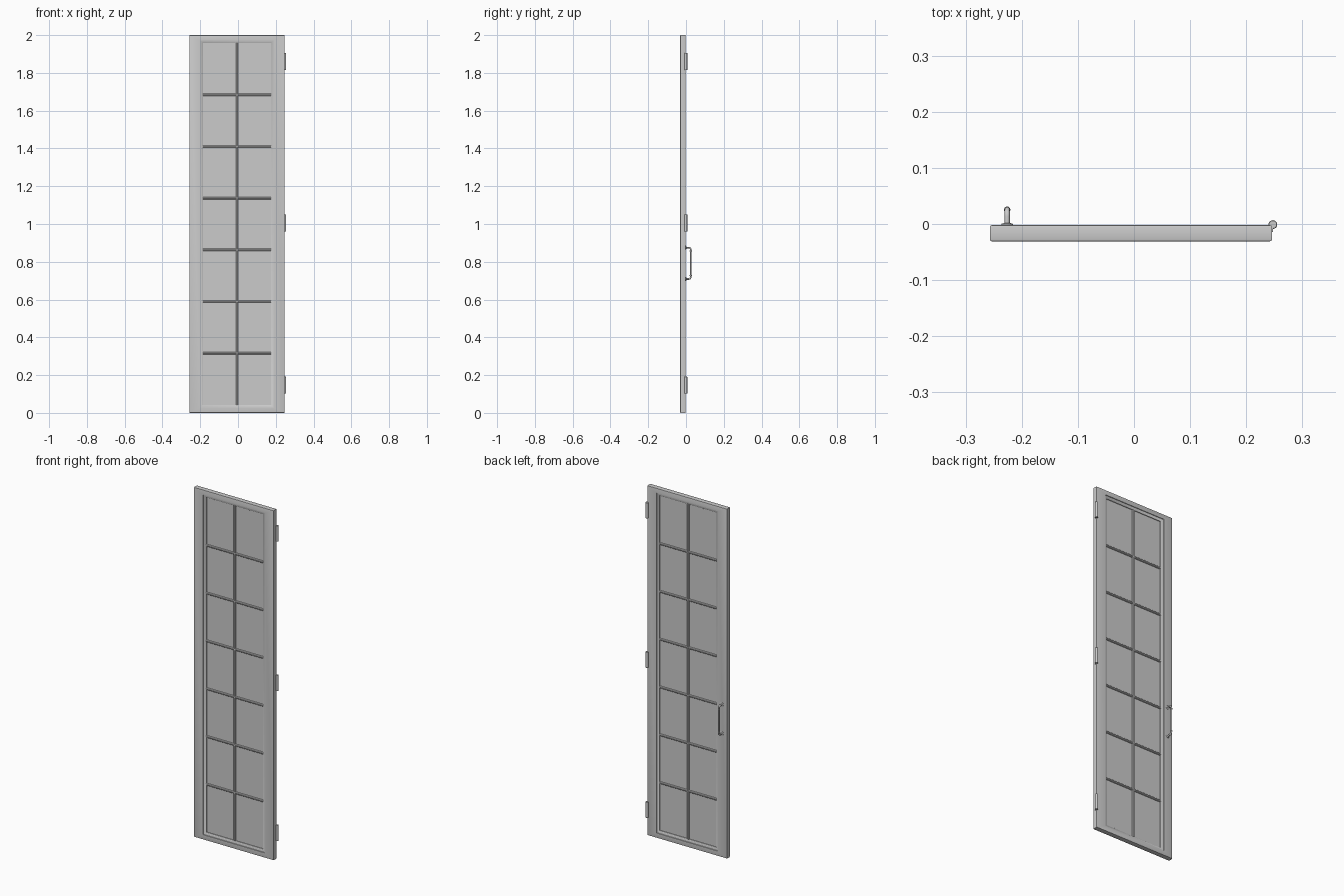
import bpy, bmesh, math

if "Cube" in bpy.data.objects:
    bpy.data.objects.remove(bpy.data.objects["Cube"])

CX = -0.0055           # door centre in x
Y_FRONT, Y_BACK = -0.031, -0.002
Y_MID = (Y_FRONT + Y_BACK) / 2
HALF_W = 0.2515
OPEN_W = 0.194         # half width where the moulding starts
OPEN_H = 0.972         # half height where the moulding starts
MOULD = 0.015          # moulding width


def add_object(name, bm, smooth=True):
    bmesh.ops.recalc_face_normals(bm, faces=bm.faces)
    mesh = bpy.data.meshes.new(name)
    bm.to_mesh(mesh)
    bm.free()
    ob = bpy.data.objects.new(name, mesh)
    bpy.context.collection.objects.link(ob)
    if smooth:
        bpy.ops.object.select_all(action='DESELECT')
        ob.select_set(True)
        bpy.context.view_layer.objects.active = ob
        bpy.ops.object.shade_smooth_by_angle(angle=math.radians(35))
    return ob


def box(name, x0, x1, y0, y1, z0, z1, bevel=0.0):
    bm = bmesh.new()
    bmesh.ops.create_cube(bm, size=1)
    for v in bm.verts:
        v.co = ((x0 + x1) / 2 + v.co.x * (x1 - x0),
                (y0 + y1) / 2 + v.co.y * (y1 - y0),
                (z0 + z1) / 2 + v.co.z * (z1 - z0))
    if bevel:
        bmesh.ops.bevel(bm, geom=bm.edges[:], offset=bevel, segments=1,
                        affect='EDGES', profile=0.5)
    return add_object(name, bm, False)


def lathe(name, loc, profile, axis='Z', n=20):
    """Closed turned shape from (radius, height) pairs."""
    bm = bmesh.new()
    rings = []
    for r, h in profile:
        ring = []
        for i in range(n):
            a = 2 * math.pi * i / n
            u, w = r * math.cos(a), r * math.sin(a)
            p = (u, w, h) if axis == 'Z' else (u, h, w)
            ring.append(bm.verts.new([p[k] + loc[k] for k in range(3)]))
        rings.append(ring)
    for a, b in zip(rings, rings[1:]):
        for i in range(n):
            j = (i + 1) % n
            bm.faces.new((a[i], a[j], b[j], b[i]))
    bm.faces.new(rings[0])
    bm.faces.new(rings[-1])
    return add_object(name, bm)


# Door frame: concentric rectangles, rounded outside and moulded inside
edge = [(HALF_W, 1.0, Y_MID), (HALF_W, 1.0, Y_FRONT + 0.004),
        (HALF_W - 0.001, 0.999, Y_FRONT + 0.001),
        (HALF_W - 0.004, 0.996, Y_FRONT),
        (OPEN_W, OPEN_H, Y_FRONT)]
for inset, drop in ((0.001, 0.003), (0.006, 0.0045), (0.011, 0.0065), (0.0145, 0.009)):
    edge.append((OPEN_W - inset, OPEN_H - inset, Y_FRONT + drop))
edge.append((OPEN_W - MOULD, OPEN_H - MOULD, Y_MID))
back = [(w, h, 2 * Y_MID - y) for w, h, y in edge[1:-1]]
rings_def = edge + back[::-1]
bm = bmesh.new()
rings = [[bm.verts.new((CX + sx * w, y, 1 + sz * h))
          for sx, sz in ((-1, -1), (1, -1), (1, 1), (-1, 1))]
         for w, h, y in rings_def]
for k, a in enumerate(rings):
    b = rings[(k + 1) % len(rings)]
    for i in range(4):
        j = (i + 1) % 4
        bm.faces.new((a[i], a[j], b[j], b[i]))
add_object("door_frame", bm)

# Glass panel and glazing bars
iw, ih = OPEN_W - MOULD, OPEN_H - MOULD
box("glass_panel", CX - iw - 0.002, CX + iw + 0.002, Y_MID - 0.002, Y_MID + 0.002,
    1 - ih - 0.002, 1 + ih + 0.002)
BAR, DEPTH = 0.006, 0.0085
box("vertical_glazing_bar", CX - BAR, CX + BAR, Y_MID - DEPTH, Y_MID + DEPTH,
    1 - ih - 0.003, 1 + ih + 0.003, 0.003)
for i in range(1, 7):
    z = 1 - ih + 2 * ih * i / 7
    box(f"horizontal_glazing_bar_{i}", CX - iw - 0.003, CX + iw + 0.003,
        Y_MID - DEPTH, Y_MID + DEPTH, z - BAR, z + BAR, 0.003)

# Hinges: knuckle barrel and thin leaf on the door edge
for i, z in enumerate((0.147, 1.005, 1.86)):
    h, r = 0.045, 0.0078
    lathe(f"hinge_barrel_{i + 1}", (0.2475, -0.001, z),
          [(r - 0.001, -h), (r, -h + 0.001), (r, h - 0.001), (r - 0.001, h)])
    box(f"hinge_leaf_{i + 1}", 0.2445, 0.2475, -0.014, -0.001, z - h, z + h)

# Pull handle: bent round bar
HX, HY, Z0, Z1, R = -0.226, 0.0255, 0.709, 0.875, 0.012
path = [(0.0, Z0 - 0.0)]
path[0] = (Y_BACK, Z0)
for i in range(9):
    a = math.pi / 2 * i / 8
    path.append((HY - R + R * math.sin(a), Z0 + R - R * math.cos(a)))
path += [(y, Z0 + Z1 - z) for y, z in path[::-1]]
curve = bpy.data.curves.new("handle_bar", 'CURVE')
curve.dimensions = '3D'
curve.bevel_depth = 0.0047
curve.bevel_resolution = 3
curve.use_fill_caps = True
sp = curve.splines.new('POLY')
sp.points.add(len(path) - 1)
for p, (y, z) in zip(sp.points, path):
    p.co = (HX, y, z, 1)
sp.use_smooth = True
bpy.context.collection.objects.link(bpy.data.objects.new("handle_bar", curve))

# Rosettes at the door face and collars on the grip
for name, z, s in (("lower", Z0, 1), ("upper", Z1, -1)):
    lathe(f"{name}_handle_rosette", (HX, Y_BACK - 0.001, z),
          [(0.0105, 0), (0.0105, 0.003), (0.009, 0.004), (0.006, 0.0045)], 'Y')
    lathe(f"{name}_handle_collar", (HX, HY, z + s * 0.018),
          [(0.0047, -0.003), (0.0057, -0.002), (0.0057, 0.002), (0.0047, 0.003)])
